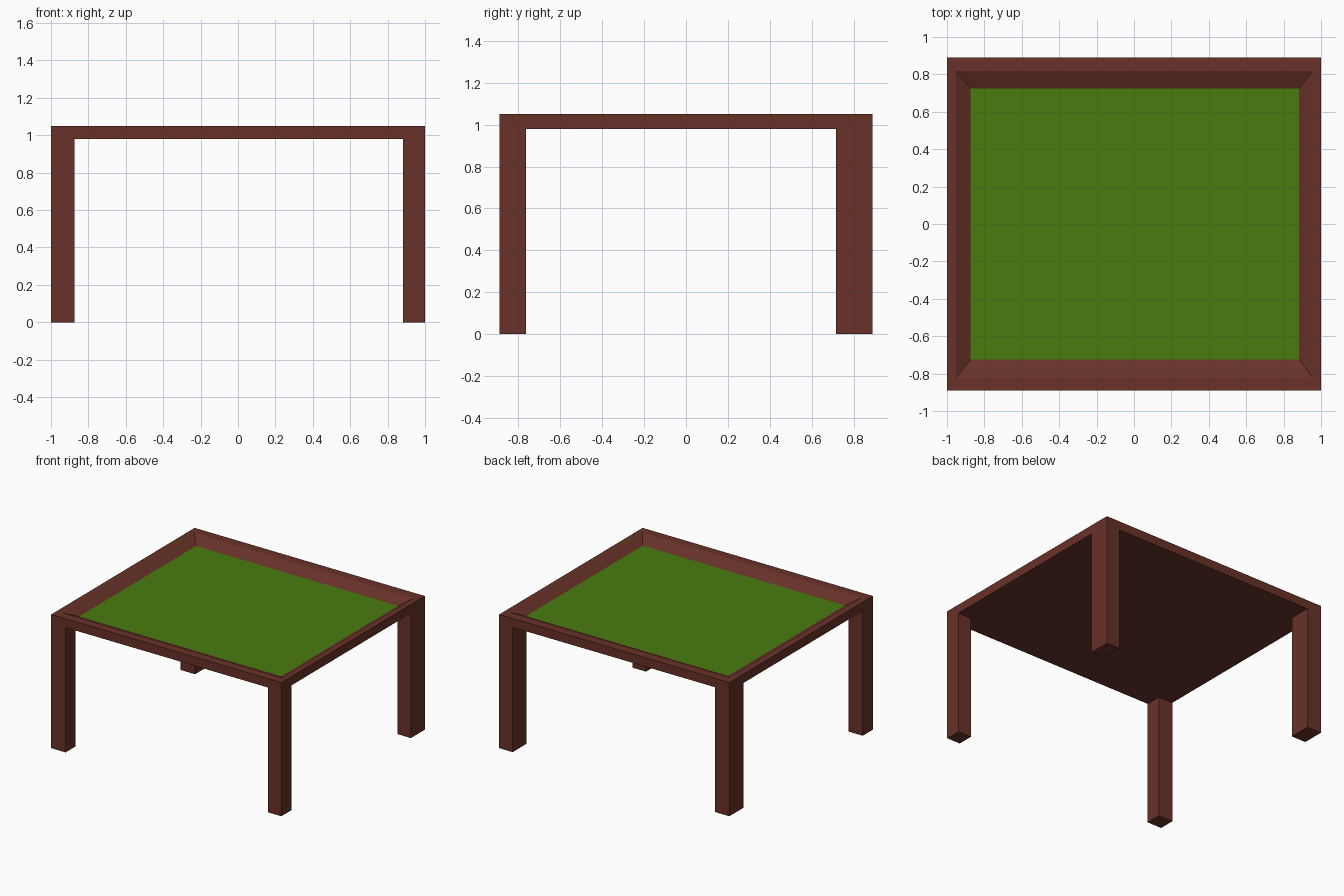
import bpy
import bmesh

if "Cube" in bpy.data.objects:
    bpy.data.objects.remove(bpy.data.objects["Cube"], do_unlink=True)

TOP, UNDER, FLOOR = 1.05, 0.98, 1.005   # rim, underside and sunken floor heights
X, Y = 1.0, 0.89                        # half size of the table


def material(name, colour):
    mat = bpy.data.materials.new(name)
    mat.use_nodes = True
    mat.diffuse_color = colour
    mat.node_tree.nodes["Principled BSDF"].inputs["Base Color"].default_value = colour
    return mat


wood = material("brown wood", (0.138, 0.032, 0.021, 1))
felt = material("green felt", (0.065, 0.198, 0.005, 1))


def stack(name, rings, mats):
    """Join rectangular rings (x0, x1, y0, y1, z) into a closed solid."""
    bm = bmesh.new()
    loops = [[bm.verts.new(p) for p in
              ((x0, y0, z), (x1, y0, z), (x1, y1, z), (x0, y1, z))]
             for x0, x1, y0, y1, z in rings]
    bm.faces.new(loops[0][::-1])
    for low, high in zip(loops, loops[1:]):
        for i in range(4):
            j = (i + 1) % 4
            bm.faces.new((low[i], low[j], high[j], high[i]))
    cap = bm.faces.new(loops[-1])
    cap.material_index = len(mats) - 1
    mesh = bpy.data.meshes.new(name)
    bm.to_mesh(mesh)
    bm.free()
    for mat in mats:
        mesh.materials.append(mat)
    obj = bpy.data.objects.new(name, mesh)
    bpy.context.collection.objects.link(obj)
    return obj


# Table top: outer edge, flat rim, sloped inner wall and felt floor
stack("table_top", [
    (-X, X, -Y, Y, UNDER),
    (-X, X, -Y, Y, TOP),
    (-0.952, 0.957, -0.824, 0.818, TOP),
    (-0.873, 0.883, -0.725, 0.724, FLOOR),
], [wood, felt])

# Four legs, flush with the outer corners; the back pair is deeper
for x_name, x0, x1 in (("right", -X, -0.875), ("left", 0.883, X)):
    for y_name, y0, y1 in (("front", -Y, -0.765), ("back", 0.717, Y)):
        stack(f"{y_name}_{x_name}_leg",
              [(x0, x1, y0, y1, 0), (x0, x1, y0, y1, UNDER)], [wood])
